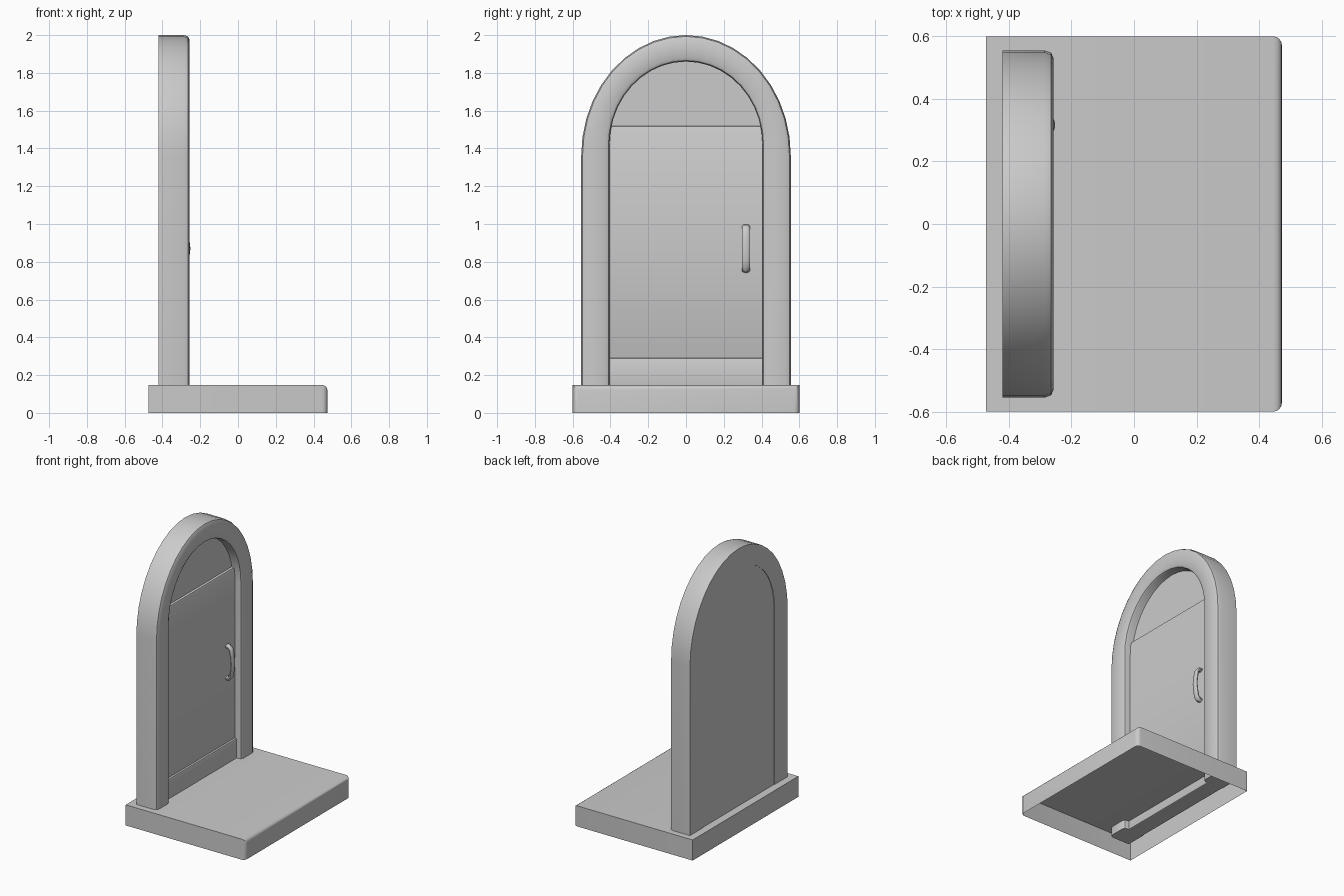
import bpy, bmesh, math
from mathutils import Vector

if "Cube" in bpy.data.objects:
    bpy.data.objects.remove(bpy.data.objects["Cube"])

BACK, FRONT = -0.42, -0.257      # frame depth range
TOP = 0.148                      # top of the base
FOOT = 0.085                     # frame and door sink into the hollow base


def finish(name, bm):
    bmesh.ops.recalc_face_normals(bm, faces=bm.faces)
    me = bpy.data.meshes.new(name)
    bm.to_mesh(me)
    bm.free()
    ob = bpy.data.objects.new(name, me)
    bpy.context.collection.objects.link(ob)
    bpy.ops.object.select_all(action='DESELECT')
    ob.select_set(True)
    bpy.context.view_layer.objects.active = ob
    bpy.ops.object.shade_smooth_by_angle(angle=math.radians(40))
    return ob


def loft(name, rings):
    bm = bmesh.new()
    vs = [[bm.verts.new(p) for p in ring] for ring in rings]
    n = len(vs[0])
    for a, b in zip(vs, vs[1:]):
        for i in range(n):
            j = (i + 1) % n
            bm.faces.new((a[i], a[j], b[j], b[i]))
    bm.faces.new(vs[0])
    bm.faces.new(vs[-1])
    return finish(name, bm)


def block(bm, lo, hi):
    verts = bmesh.ops.create_cube(bm, size=1)["verts"]
    for v in verts:
        v.co = Vector([l + (c + 0.5) * (h - l) for c, l, h in zip(v.co, lo, hi)])
    return verts


def panel(name, lo, hi, width):
    bm = bmesh.new()
    block(bm, lo, hi)
    edges = [e for e in bm.edges if all(v.co.x > hi[0] - 1e-4 for v in e.verts)
             and abs(e.verts[0].co.z - e.verts[1].co.z) < 1e-4]
    bmesh.ops.bevel(bm, geom=edges, offset=width, segments=2, profile=0.5, affect='EDGES')
    return finish(name, bm)


def arch(half, spring, rise, steps=20):
    pts = [Vector((-half, FOOT))]
    for i in range(steps + 1):
        t = math.pi * (1 - i / steps)
        pts.append(Vector((half * math.cos(t), spring + rise * math.sin(t))))
    return pts + [Vector((half, FOOT))]


# Base: hollow slab, open underneath, softened on the free end
bm = bmesh.new()
block(bm, (-0.473, -0.6, 0), (0.473, 0.6, TOP))
bmesh.ops.delete(bm, geom=[f for f in bm.faces if f.calc_center_median().z < 0.01],
                 context='FACES_ONLY')
soft = [e for e in bm.edges if (e.verts[0].co + e.verts[1].co).x > 0.9
        and (e.verts[0].co + e.verts[1].co).z > 0.1]
bmesh.ops.bevel(bm, geom=soft, offset=0.028, segments=4, profile=0.5, affect='EDGES')
finish("base", bm)

# Arched frame: rounded section swept between the outer and inner arches
outer = arch(0.555, 1.36, 0.64)
inner = arch(0.405, 1.42, 0.44)
section = [(0, BACK), (0, -0.285), (0.05, -0.265), (0.17, FRONT),
           (0.85, FRONT), (0.96, -0.265), (1, -0.28), (1, BACK)]
rings = []
for o, i in zip(outer, inner):
    ring = []
    for u, x in section:
        p = o.lerp(i, u)
        ring.append((x, p.x, p.y))
    rings.append(ring)
loft("door_frame", rings)

# Door: arched leaf with a raised middle panel and a kick board
loft("door_leaf", [[(x, p.x, p.y) for p in inner] for x in (-0.416, -0.325)])
panel("door_middle_panel", (-0.34, -0.405, 0.28), (-0.307, 0.405, 1.52), 0.014)
panel("door_kick_board", (-0.34, -0.405, FOOT), (-0.295, 0.405, 0.29), 0.01)

# Pull handle: bowed bar with thicker ends
path = [(-0.310, 0.755), (-0.290, 0.757), (-0.276, 0.775), (-0.268, 0.815), (-0.262, 0.87),
        (-0.268, 0.925), (-0.276, 0.965), (-0.290, 0.983), (-0.310, 0.985)]
rings = []
for k, (x, z) in enumerate(path):
    a, b = path[max(k - 1, 0)], path[min(k + 1, len(path) - 1)]
    t = Vector((b[0] - a[0], b[1] - a[1])).normalized()
    r = 0.014 if k in (0, 1, 2, 6, 7, 8) else 0.010
    rings.append([(x - t.y * r * math.cos(s), 0.317 + 0.022 * math.sin(s),
                   z + t.x * r * math.cos(s))
                  for s in (math.tau * m / 10 for m in range(10))])
loft("door_handle", rings)
